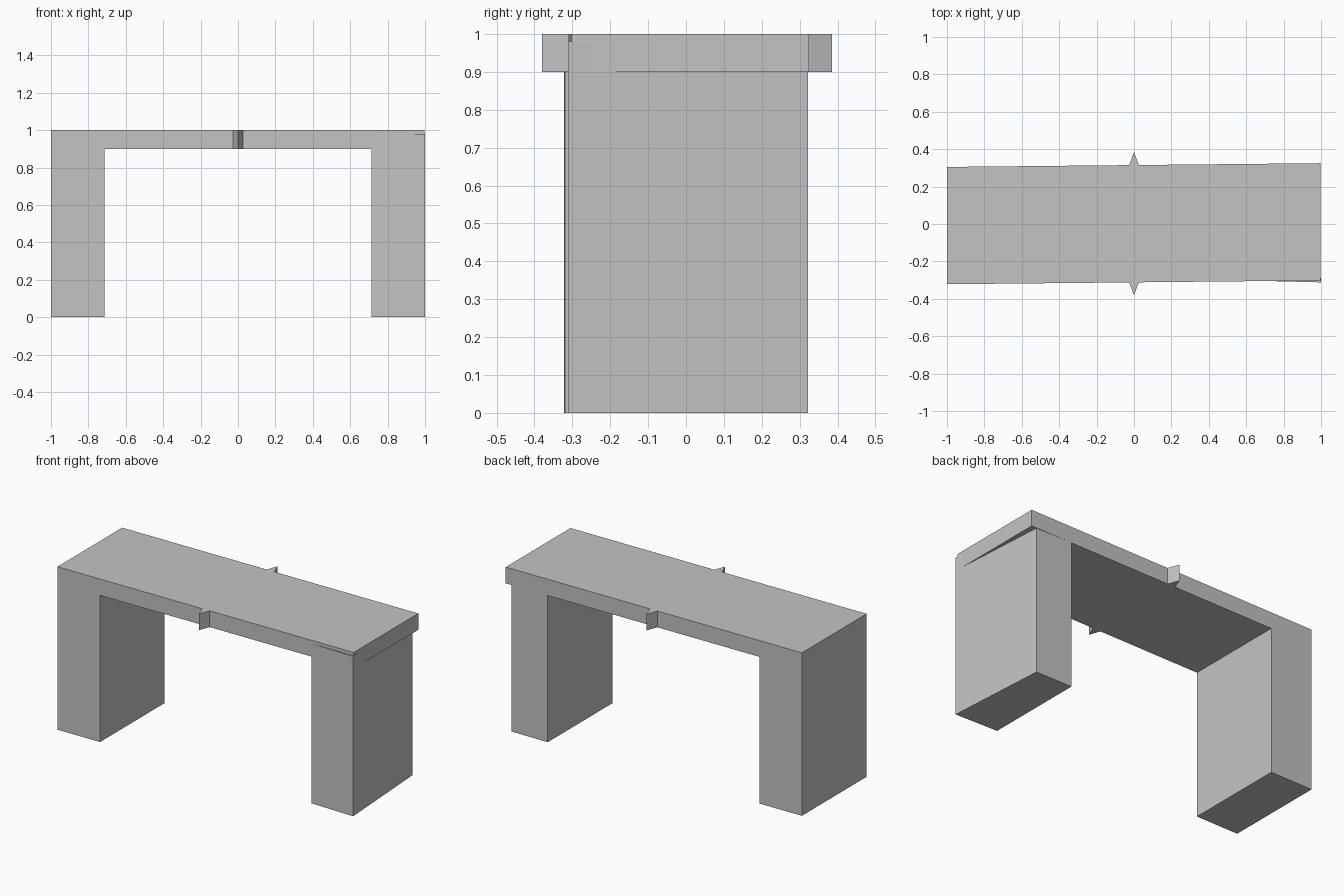
import bpy
import bmesh

cube = bpy.data.objects.get("Cube")
if cube:
    bpy.data.objects.remove(cube, do_unlink=True)

grey = bpy.data.materials.new("light grey")
grey.use_nodes = True
colour = (0.55, 0.55, 0.55, 1)
grey.diffuse_color = colour
grey.node_tree.nodes["Principled BSDF"].inputs["Base Color"].default_value = colour

SLOPE = 0.01          # the bench is slightly skewed in plan
FRONT, BACK = -0.312, 0.315
TOP, UNDER = 1.0, 0.9
INNER = 0.713


def front(x):
    return (x, FRONT + SLOPE * x)


def back(x):
    return (x, BACK + SLOPE * x)


def prism(name, outline, bottom, top):
    """Extrude a plan outline (counter-clockwise) between two heights."""
    bm = bmesh.new()
    face = bm.faces.new([bm.verts.new((x, y, bottom)) for x, y in outline])
    result = bmesh.ops.extrude_face_region(bm, geom=[face])
    raised = [v for v in result["geom"] if isinstance(v, bmesh.types.BMVert)]
    bmesh.ops.translate(bm, verts=raised, vec=(0, 0, top - bottom))
    bmesh.ops.recalc_face_normals(bm, faces=bm.faces)
    mesh = bpy.data.meshes.new(name)
    bm.to_mesh(mesh)
    bm.free()
    mesh.materials.append(grey)
    obj = bpy.data.objects.new(name, mesh)
    bpy.context.collection.objects.link(obj)
    return obj


# Top slab with a pointed spur in the middle of each long side
w, end = 0.026, 0.996
prism("top_slab", [
    front(-1), front(-w), (0, -0.38), front(w), front(end),
    back(end), back(w), (0, 0.385), back(-w), back(-1),
], UNDER, TOP)

# Leg flush with the slab end
prism("right_leg", [front(-1), front(-INNER), back(-INNER), back(-1)], 0, UNDER)

# Leg with a tapered outer face, its front corner poking just past the slab
prism("left_leg", [front(INNER), (1, -0.312), (0.96, 0.322), back(INNER)], 0, 0.98)
